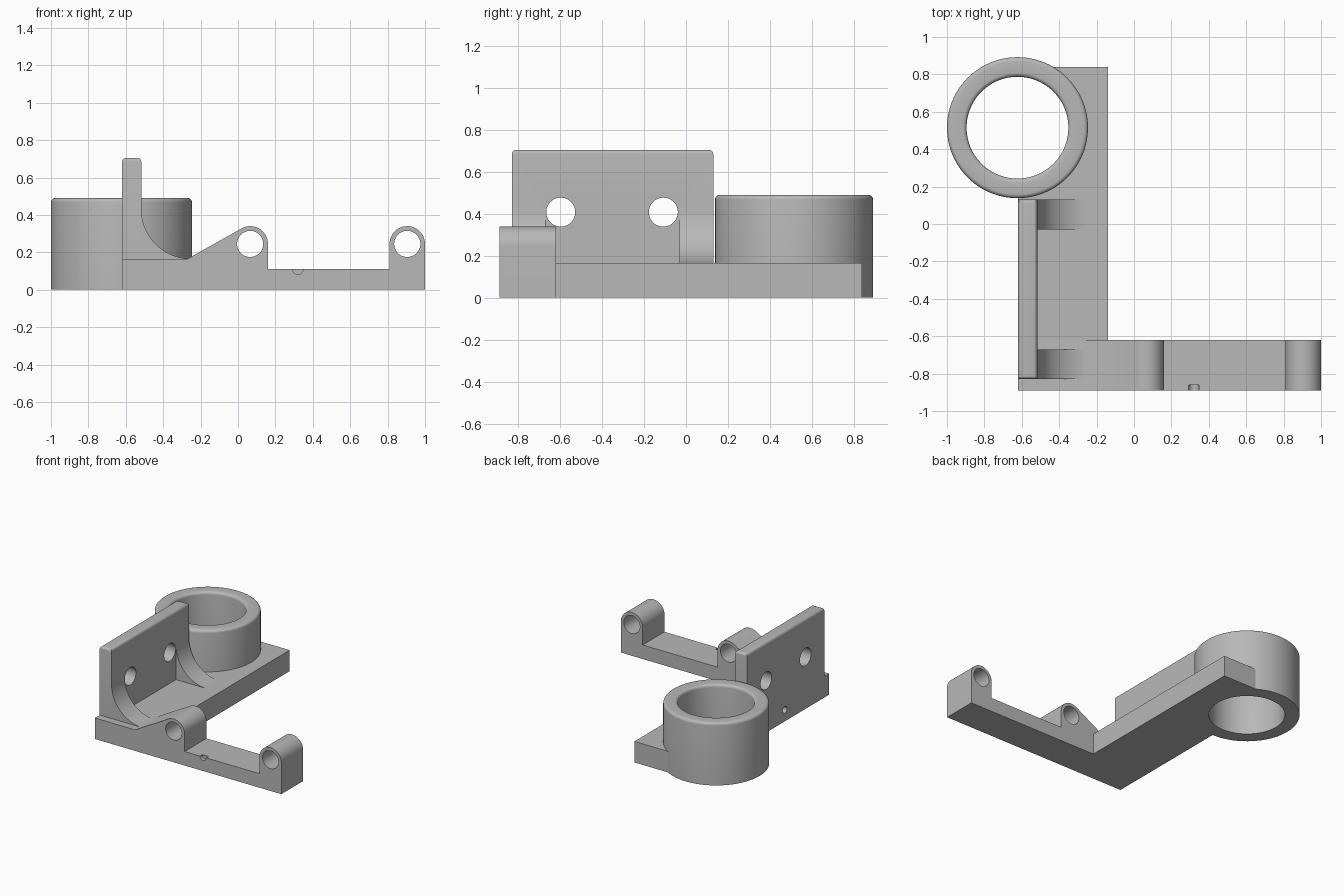
import bpy, bmesh, math
from mathutils import Matrix, Vector

if "Cube" in bpy.data.objects:
    bpy.data.objects.remove(bpy.data.objects["Cube"])

grey = bpy.data.materials.new("plain grey")
grey.diffuse_color = (0.48, 0.48, 0.48, 1)
grey.use_nodes = True
grey.node_tree.nodes["Principled BSDF"].inputs["Base Color"].default_value = grey.diffuse_color

BASE = 0.165                     # thickness of the base
RING_X, RING_Y, RING_R, BORE_R = -0.623, 0.515, 0.377, 0.272


def finish(bm, name):
    bmesh.ops.remove_doubles(bm, verts=bm.verts, dist=1e-5)
    bmesh.ops.recalc_face_normals(bm, faces=bm.faces)
    mesh = bpy.data.meshes.new(name)
    bm.to_mesh(mesh)
    bm.free()
    mesh.materials.append(grey)
    ob = bpy.data.objects.new(name, mesh)
    bpy.context.collection.objects.link(ob)
    return ob


def activate(ob):
    bpy.ops.object.select_all(action='DESELECT')
    ob.select_set(True)
    bpy.context.view_layer.objects.active = ob


def smooth(ob):
    activate(ob)
    bpy.ops.object.shade_smooth_by_angle(angle=math.radians(32))


def arc(cx, cz, r, a0, a1, n=24):
    return [(cx + r * math.cos(math.radians(a0 + (a1 - a0) * i / n)),
             cz + r * math.sin(math.radians(a0 + (a1 - a0) * i / n))) for i in range(n + 1)]


def extrude_y(name, pts, y0, y1):
    """Extrude an x-z profile along y."""
    bm = bmesh.new()
    face = bm.faces.new([bm.verts.new((x, y0, z)) for x, z in pts])
    res = bmesh.ops.extrude_face_region(bm, geom=[face])
    moved = [v for v in res['geom'] if isinstance(v, bmesh.types.BMVert)]
    bmesh.ops.translate(bm, verts=moved, vec=(0, y1 - y0, 0))
    return finish(bm, name)


def box(name, x0, x1, y0, y1, z0, z1, top_round=0):
    bm = bmesh.new()
    mat = Matrix.Translation(((x0 + x1) / 2, (y0 + y1) / 2, (z0 + z1) / 2)) @ \
        Matrix.Diagonal((x1 - x0, y1 - y0, z1 - z0, 1))
    bmesh.ops.create_cube(bm, size=1, matrix=mat)
    if top_round:
        top = [e for e in bm.edges if all(v.co.z > z1 - 1e-4 for v in e.verts)]
        bmesh.ops.bevel(bm, geom=top, offset=top_round, segments=5,
                        profile=0.5, affect='EDGES')
    return finish(bm, name)


def drill(ob, centre, r, depth, axis, segments=48):
    """Cut a round hole centred at the given point along an axis."""
    bm = bmesh.new()
    rot = Vector((0, 0, 1)).rotation_difference(Vector(axis)).to_matrix().to_4x4()
    bmesh.ops.create_cone(bm, cap_ends=True, segments=segments, radius1=r, radius2=r,
                          depth=depth, matrix=Matrix.Translation(centre) @ rot)
    cutter = finish(bm, "hole_cutter")
    cutter.hide_render = True
    mod = ob.modifiers.new("hole", 'BOOLEAN')
    mod.operation, mod.solver, mod.object = 'DIFFERENCE', 'EXACT', cutter
    activate(ob)
    bpy.ops.object.modifier_apply(modifier=mod.name)
    bpy.data.objects.remove(cutter)


X, Y, Z = (1, 0, 0), (0, 1, 0), (0, 0, 1)

# Front arm with two rounded lugs
profile = [(-0.62, 0), (1, 0)]
profile += arc(0.905, 0.245, 0.095, 0, 180)
profile += [(0.81, 0.11), (0.16, 0.11)]
profile += arc(0.065, 0.245, 0.095, 0, 119.4)
profile += [(-0.27, BASE), (-0.62, BASE)]
arm = extrude_y("front_arm", profile, -0.89, -0.62)
for x in (0.065, 0.905):
    drill(arm, (x, -0.755, 0.245), 0.07, 0.6, Y)
drill(arm, (0.32, -0.91, 0.11), 0.028, 0.10, Y, 24)      # small notch

# Base plate, trimmed around the ring
plate = box("base_plate", -0.62, -0.14, -0.62, 0.84, 0, BASE)
drill(plate, (RING_X, RING_Y, 0.1), RING_R, 1, Z, 96)
drill(plate, (-0.62, -0.34, 0.09), 0.026, 0.07, X, 24)   # small side hole

# Upright wall with two holes
wall = box("upright_wall", -0.62, -0.517, -0.83, 0.13, BASE, 0.705, 0.02)
for y in (-0.597, -0.108):
    drill(wall, (-0.57, y, 0.408), 0.069, 0.5, X)

# Curved gussets at both ends of the wall
curve = [(-0.517, BASE)] + arc(-0.25, BASE + 0.267, 0.267, 270, 180)
gussets = [extrude_y("gusset_" + n, curve, y, y + 0.16)
           for n, y in (("front", -0.83), ("back", -0.03))]

# Ring with rounded top rims
f, top = 0.022, 0.49
section = [(BORE_R, 0), (RING_R, 0)]
section += arc(RING_R - f, top - f, f, 0, 90, 5)
section += arc(BORE_R + f, top - f, f, 90, 180, 5)
bm = bmesh.new()
vs = [bm.verts.new((RING_X + r, RING_Y, z)) for r, z in section]
es = [bm.edges.new((vs[i], vs[(i + 1) % len(vs)])) for i in range(len(vs))]
bmesh.ops.spin(bm, geom=vs + es, cent=(RING_X, RING_Y, 0), axis=Z,
               angle=2 * math.pi, steps=96, use_merge=True)
ring = finish(bm, "clamp_ring")

for ob in [arm, plate, wall, ring] + gussets:
    smooth(ob)
